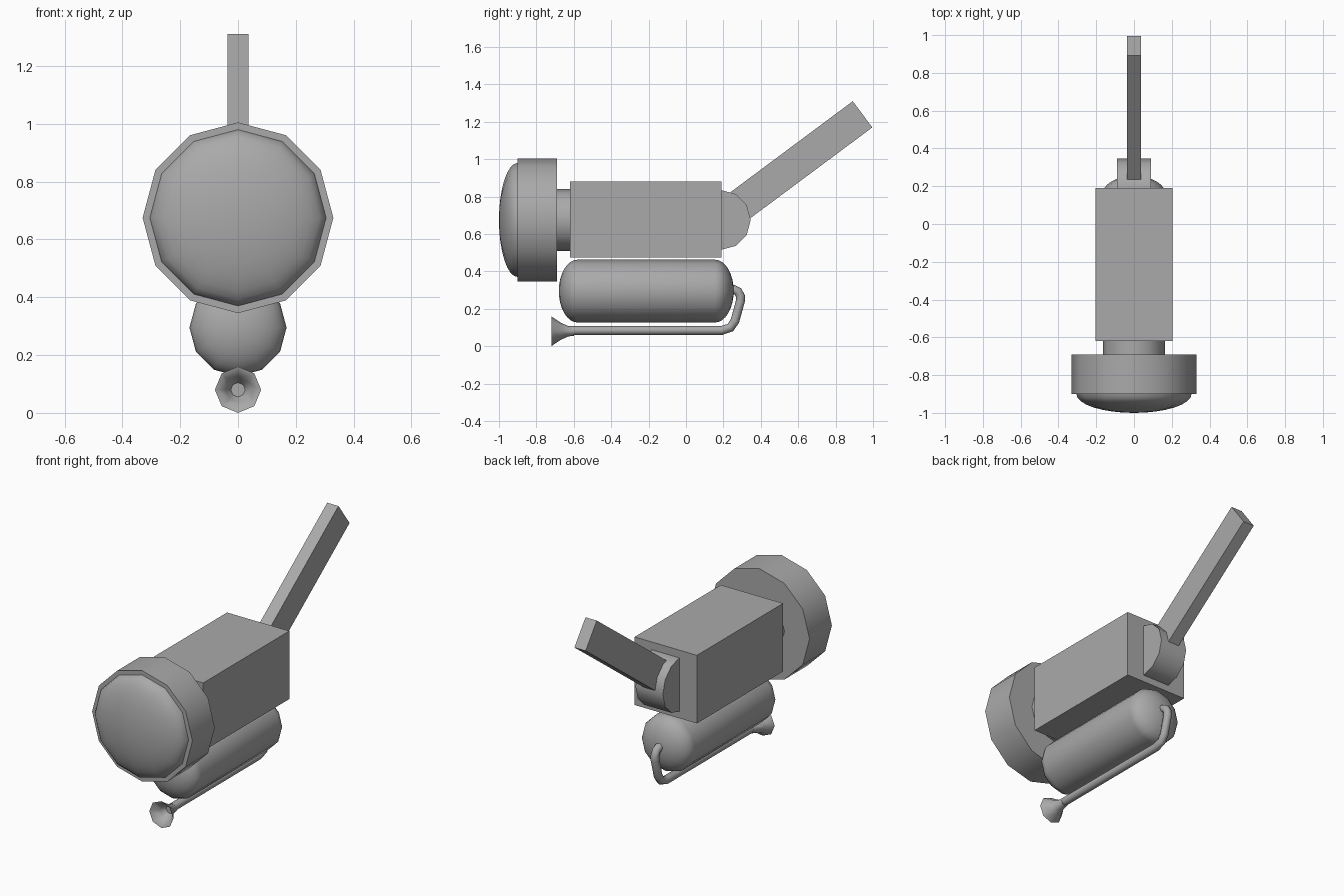
import bpy, bmesh, math
from mathutils import Matrix, Vector

cube = bpy.data.objects.get("Cube")
if cube:
    bpy.data.objects.remove(cube, do_unlink=True)

GREY = (0.4, 0.4, 0.4, 1.0)
metal = bpy.data.materials.new("grey_metal")
metal.use_nodes = True
metal.diffuse_color = GREY
metal.node_tree.nodes["Principled BSDF"].inputs["Base Color"].default_value = GREY


def finish(name, bm, angle=None):
    """Turn a bmesh into a named object, smooth below the given angle."""
    bmesh.ops.recalc_face_normals(bm, faces=bm.faces)
    mesh = bpy.data.meshes.new(name)
    bm.to_mesh(mesh)
    bm.free()
    mesh.materials.append(metal)
    ob = bpy.data.objects.new(name, mesh)
    bpy.context.collection.objects.link(ob)
    if angle:
        bpy.ops.object.select_all(action='DESELECT')
        bpy.context.view_layer.objects.active = ob
        ob.select_set(True)
        bpy.ops.object.shade_smooth_by_angle(angle=math.radians(angle))
    return ob


def lathe(name, profile, centre_z, sides=12, angle=40):
    """Revolve (y, radius) points around a front-to-back axis."""
    bm = bmesh.new()
    rings = []
    for y, r in profile:
        if r == 0:
            rings.append([bm.verts.new((0, y, centre_z))] * sides)
            continue
        turns = [math.tau * i / sides for i in range(sides)]
        rings.append([bm.verts.new((r * math.cos(t), y, centre_z + r * math.sin(t)))
                      for t in turns])
    for a, b in zip(rings, rings[1:]):
        for i in range(sides):
            j = (i + 1) % sides
            bm.faces.new(list(dict.fromkeys((a[i], a[j], b[j], b[i]))))
    return finish(name, bm, angle)


def box(name, size, centre, tilt=0):
    bm = bmesh.new()
    place = (Matrix.Translation(centre) @ Matrix.Rotation(tilt, 4, 'X')
             @ Matrix.Diagonal((*size, 1)))
    bmesh.ops.create_cube(bm, size=1, matrix=place)
    return finish(name, bm)


def cap(y, depth, radius, steps=8):
    """Elliptical end profile, from its tip to its full radius at y."""
    arc = [math.pi / 2 * i / steps for i in range(steps + 1)]
    return [(y + depth * math.cos(a), radius * math.sin(a)) for a in arc]


AXIS_Z = 0.675

# Lamp head, domed lens and neck
lathe("lamp_head", [(-0.9, 0), (-0.9, 0.33), (-0.69, 0.33), (-0.69, 0)], AXIS_Z)
lathe("lens_dome", cap(-0.9, -0.1, 0.305), AXIS_Z)
lathe("neck", [(-0.7, 0), (-0.7, 0.165), (-0.6, 0.165), (-0.6, 0)], AXIS_Z)

# Main body
box("body", (0.41, 0.81, 0.405), (0, -0.215, 0.6775))

# Rounded hinge behind the body
bm = bmesh.new()
bmesh.ops.create_cone(bm, cap_ends=True, segments=12, radius1=0.16, radius2=0.16, depth=0.18,
                      matrix=Matrix.Translation((0, 0.186, AXIS_Z)) @ Matrix.Rotation(math.pi / 2, 4, 'Y'))
finish("hinge", bm, 40)

# Slanted handle, its lower end sunk into the hinge
low, high = Vector((0, 0.252, 0.725)), Vector((0, 0.944, 1.24))
along = high - low
box("handle", (0.074, along.length, 0.175), (low + high) / 2, math.atan2(along.z, along.y))

# Tank with rounded ends
lathe("tank", cap(-0.58, -0.1, 0.168) + cap(0.155, 0.1, 0.168)[::-1], 0.295)

# Bent hose under the tank
path = [(0.23, 0.305), (0.255, 0.303), (0.278, 0.293), (0.291, 0.268), (0.291, 0.242),
        (0.262, 0.136), (0.238, 0.1), (0.19, 0.084), (-0.62, 0.084)]
curve = bpy.data.curves.new("hose", 'CURVE')
curve.dimensions = '3D'
curve.bevel_depth = 0.024
curve.bevel_resolution = 2
curve.use_fill_caps = True
spline = curve.splines.new('POLY')
spline.points.add(len(path) - 1)
for point, (y, z) in zip(spline.points, path):
    point.co = (0, y, z, 1)
    point.radius = 1
spline.use_smooth = True
curve.materials.append(metal)
hose = bpy.data.objects.new("hose", curve)
bpy.context.collection.objects.link(hose)
bpy.ops.object.select_all(action='DESELECT')
bpy.context.view_layer.objects.active = hose
hose.select_set(True)
bpy.ops.object.convert(target='MESH')

# Hollow flared nozzle
lathe("nozzle", [(-0.6, 0), (-0.6, 0.024), (-0.63, 0.028), (-0.67, 0.046), (-0.72, 0.08),
                 (-0.72, 0.077), (-0.67, 0.042), (-0.64, 0.025), (-0.64, 0)],
      0.08, sides=8, angle=60)
